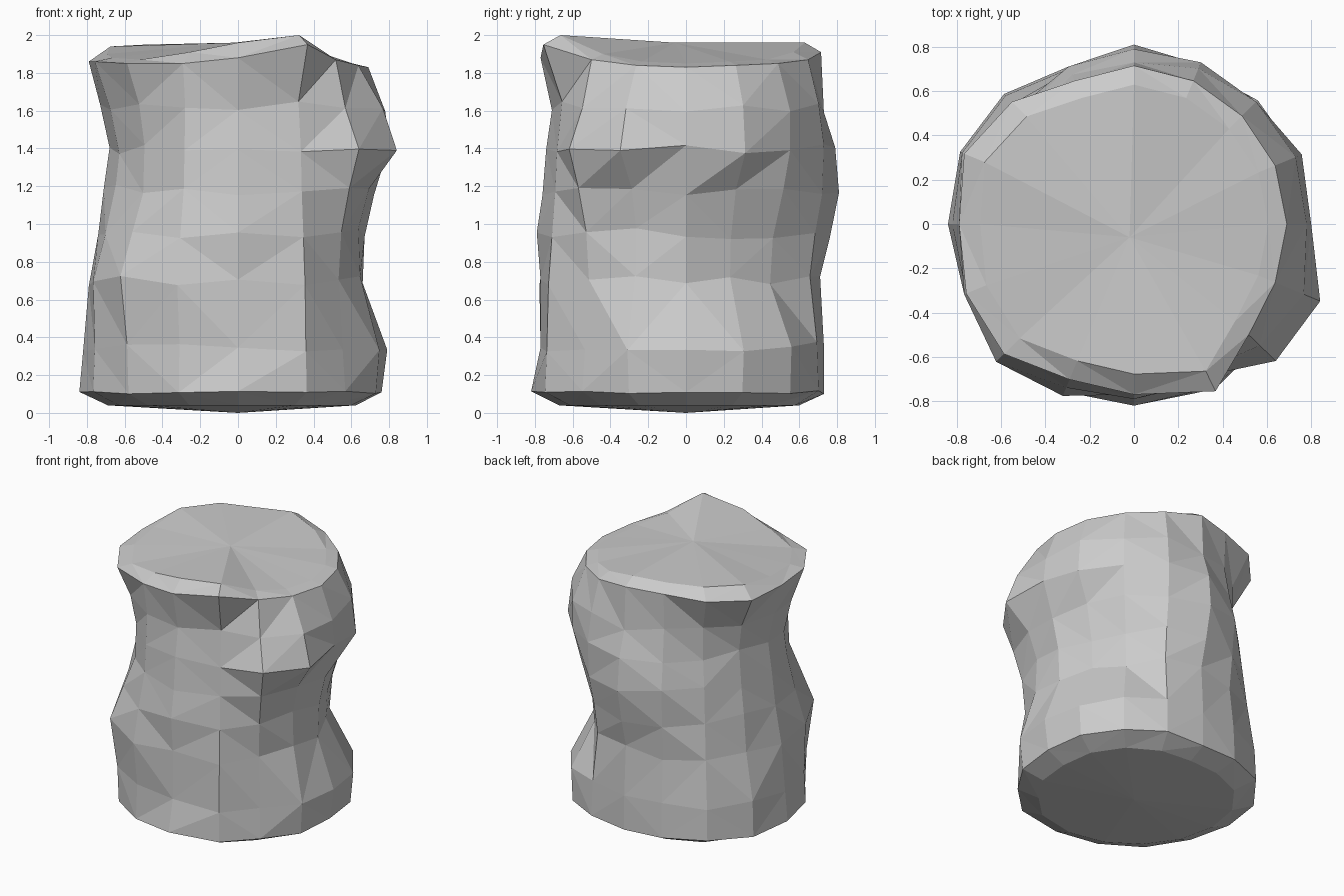
import bpy, bmesh, math, random

random.seed(9)
N = 16  # sides, counter-clockwise from +x
angles = [math.tau * i / N for i in range(N)]
angles[13] = math.radians(296)  # front-right ridge
angles[14] = math.radians(316)

# Body rings: height, then radius at each side
heights = [0.11, 0.35, 0.70, 0.95, 1.18, 1.40, 1.62, 1.86]
radii = [
    [.76, .78, .78, .76, .73, .77, .83, .85, .84, .83, .82, .82, .82, .83, .79, .79],
    [.79, .80, .79, .75, .73, .76, .82, .84, .82, .82, .83, .81, .77, .82, .77, .81],
    [.66, .61, .63, .71, .71, .73, .77, .76, .79, .83, .88, .84, .77, .81, .74, .70],
    [.67, .62, .65, .74, .76, .75, .74, .73, .74, .76, .79, .80, .79, .79, .76, .69],
    [.72, .69, .73, .78, .81, .77, .71, .70, .71, .70, .71, .75, .76, .77, .82, .75],
    [.80, .82, .78, .79, .79, .73, .67, .67, .68, .68, .70, .74, .74, .76, .89, .91],
    [.78, .79, .78, .76, .73, .69, .67, .70, .73, .73, .74, .73, .71, .73, .79, .83],
    [.69, .69, .69, .70, .715, .70, .78, .83, .79, .82, .83, .76, .77, .84, .72, .69],
]
# Uneven rim and the chipped top edge
rim_z = [1.83, 1.84, 1.85, 1.87, 1.91, 1.90, 1.88, 1.86, 1.86, 1.86, 1.85, 1.85, 1.88, 1.95, 1.87, 1.84]
top_z = [1.85, 1.86, 1.87, 1.91, 1.96, 1.95, 1.95, 1.94, 1.90, 1.88, 1.87, 1.91, 1.96, 2.00, 1.90, 1.86]

bm = bmesh.new()


def ring(rs, zs):
    return [bm.verts.new((r * math.cos(a), r * math.sin(a), z))
            for a, r, z in zip(angles, rs, zs)]


# Bottom bevel, rough body, then top edge
rings = [ring([r * 0.82 for r in radii[0]], [0.04] * N)]
for k, (z, rs) in enumerate(zip(heights, radii)):
    if k == len(heights) - 1:
        zs = rim_z
    else:
        wobble = 0.01 if k == 0 else 0.03
        zs = [z + random.uniform(-wobble, wobble) for _ in range(N)]
    rings.append(ring(rs, zs))
rings.append(ring([r * 0.88 for r in radii[-1]], top_z))

for a, b in zip(rings, rings[1:]):
    for i in range(N):
        j = (i + 1) % N
        bm.faces.new((a[i], a[j], b[j], b[i]))

# Shallow fans closing both ends
base = bm.verts.new((0, 0, 0))
crown = bm.verts.new((-0.02, -0.06, 1.96))
for i in range(N):
    j = (i + 1) % N
    bm.faces.new((base, rings[0][j], rings[0][i]))
    bm.faces.new((crown, rings[-1][i], rings[-1][j]))

# Break quads into chiselled flat facets
bmesh.ops.triangulate(bm, faces=bm.faces[:], quad_method='SHORT_EDGE')
bmesh.ops.recalc_face_normals(bm, faces=bm.faces[:])

mesh = bpy.data.meshes.new("rock_pillar")
bm.to_mesh(mesh)
bm.free()
pillar = bpy.data.objects.new("rock_pillar", mesh)
bpy.context.collection.objects.link(pillar)
